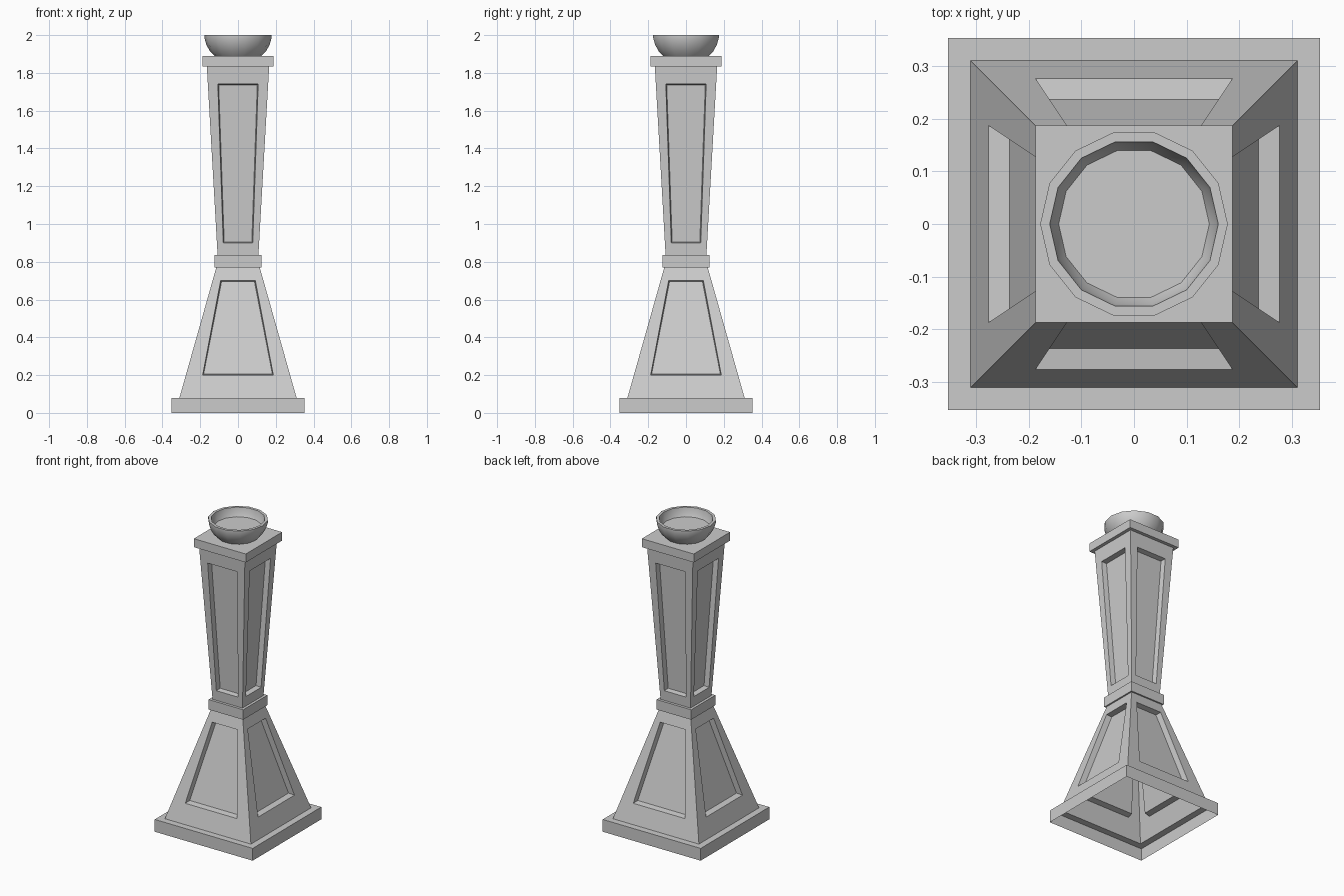
import bpy, bmesh, math
from mathutils import Matrix

if "Cube" in bpy.data.objects:
    bpy.data.objects.remove(bpy.data.objects["Cube"])


def finish(name, bm):
    bmesh.ops.remove_doubles(bm, verts=bm.verts, dist=0.0005)
    bmesh.ops.recalc_face_normals(bm, faces=bm.faces)
    mesh = bpy.data.meshes.new(name)
    bm.to_mesh(mesh)
    bm.free()
    ob = bpy.data.objects.new(name, mesh)
    bpy.context.collection.objects.link(ob)
    return ob


def lathe(name, profile, sides, offset=0.0, cap_end=False):
    """Sweep (radius, z) points round z with the given number of sides."""
    bm = bmesh.new()
    rings = [[bm.verts.new((r * math.cos(offset + math.tau * i / sides),
                            r * math.sin(offset + math.tau * i / sides), z))
              for i in range(sides)] for r, z in profile]
    for a, b in zip(rings, rings[1:]):
        for i in range(sides):
            j = (i + 1) % sides
            bm.faces.new((a[i], a[j], b[j], b[i]))
    if cap_end:
        bm.faces.new(rings[-1])
    return finish(name, bm)


def square(name, profile, cap_end=False):
    """Square section; profile gives (half width, z)."""
    return lathe(name, [(h * math.sqrt(2), z) for h, z in profile],
                 4, math.pi / 4, cap_end)


def panelled(name, z0, h0, z1, h1, pz0, ph0, pz1, ph1, depth, lip=0.005):
    """Four tapered walls, each with a sunken trapezoid panel."""
    def wall(z):
        return h0 + (h1 - h0) * (z - z0) / (z1 - z0)

    def loop(bm, za, ha, zb, hb, d):
        return [bm.verts.new((x, -wall(z) + d, z)) for x, z in
                ((-ha, za), (ha, za), (hb, zb), (-hb, zb))]

    bm = bmesh.new()
    loops = [loop(bm, z0, h0, z1, h1, 0),
             loop(bm, pz0, ph0, pz1, ph1, 0),
             loop(bm, pz0 + lip, ph0 - lip, pz1 - lip, ph1 - lip, depth)]
    for a, b in zip(loops, loops[1:]):
        for i in range(4):
            j = (i + 1) % 4
            bm.faces.new((a[i], a[j], b[j], b[i]))
    bm.faces.new(loops[-1])
    side = bm.faces[:]
    for k in range(1, 4):
        new = bmesh.ops.duplicate(bm, geom=side)["geom"]
        bmesh.ops.rotate(bm, verts=[g for g in new if isinstance(g, bmesh.types.BMVert)],
                         matrix=Matrix.Rotation(k * math.pi / 2, 3, 'Z'))
    return finish(name, bm)


# Plinth, open underneath
square("plinth", [(0.353, 0), (0.353, 0.08), (0.31, 0.08)])

# Flared lower body and tapered column
panelled("lower_body", 0.08, 0.31, 0.77, 0.115, 0.2, 0.187, 0.70, 0.092, 0.038)
panelled("column", 0.835, 0.108, 1.835, 0.165, 0.9, 0.078, 1.742, 0.107, 0.033)

# Collar and cap slab
square("collar", [(0.115, 0.77), (0.125, 0.77), (0.125, 0.835), (0.108, 0.835)])
square("cap", [(0.165, 1.835), (0.187, 1.835), (0.187, 1.89)], cap_end=True)

# Bowl with a flat floor
bowl = lathe("bowl", [(0.125, 1.89), (0.149, 1.915), (0.168, 1.95), (0.178, 1.985),
                      (0.178, 2.0), (0.16, 2.0), (0.155, 1.97), (0.143, 1.945)],
             14, 0, cap_end=True)
bpy.context.view_layer.objects.active = bowl
bowl.select_set(True)
bpy.ops.object.shade_smooth_by_angle(angle=math.radians(40))
